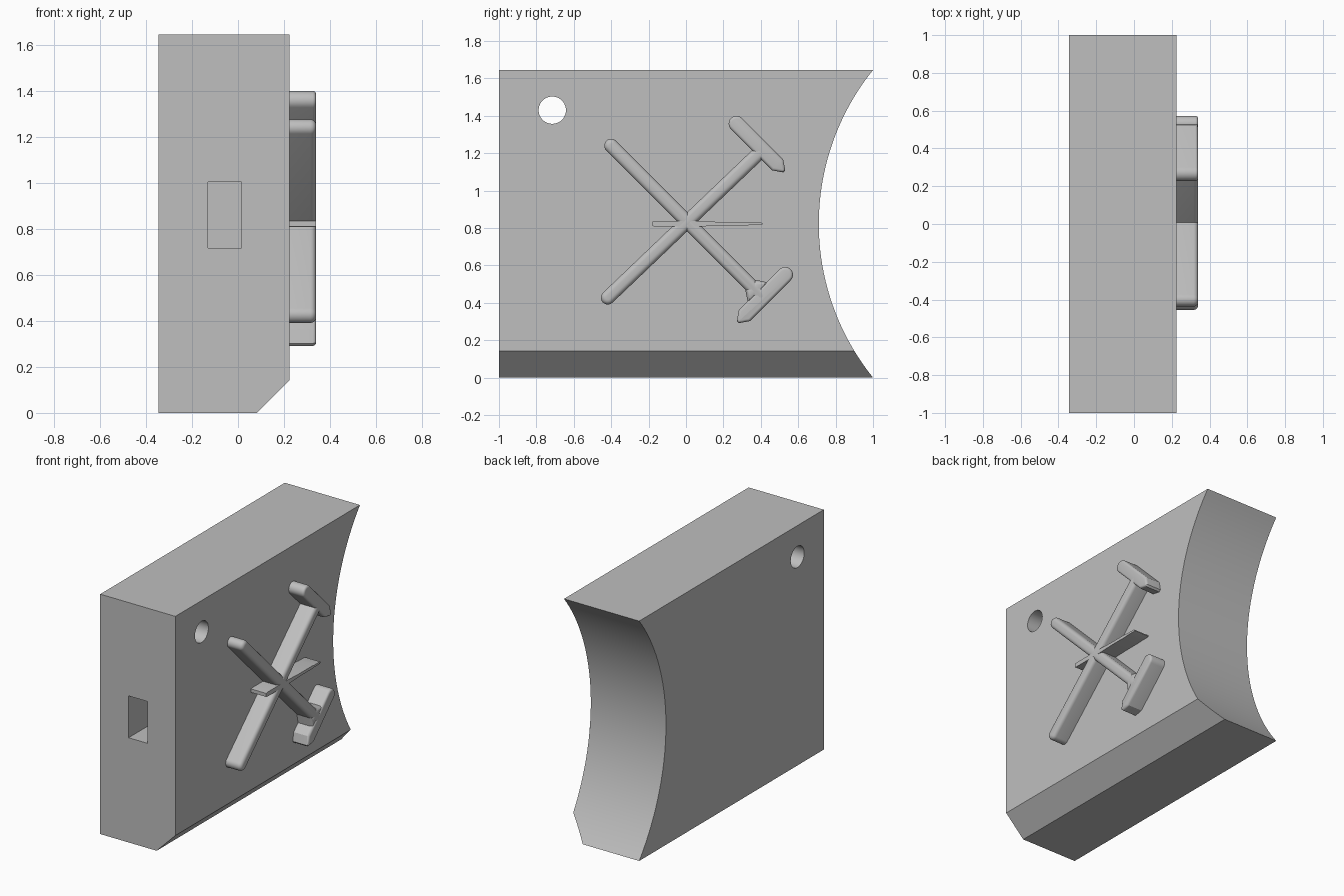
import bpy, bmesh, math
from mathutils import Vector

cube = bpy.data.objects.get("Cube")
if cube:
    bpy.data.objects.remove(cube, do_unlink=True)

grey = bpy.data.materials.new("plain grey")
grey.use_nodes = True
colour = (0.52, 0.52, 0.52, 1)
grey.diffuse_color = colour
grey.node_tree.nodes["Principled BSDF"].inputs["Base Color"].default_value = colour

LEFT, FACE, TOP = -0.345, 0.225, 0.34
HEIGHT = 1.645
MID = HEIGHT / 2


def prism(name, outline, x0, x1, rim=0.0, chamfer=None):
    """Extrude a (y, z) outline from x0 to x1, rounding the outer rim if asked."""
    bm = bmesh.new()
    base = bm.faces.new([bm.verts.new((x0, y, z)) for y, z in outline])
    grown = bmesh.ops.extrude_face_region(bm, geom=[base])["geom"]
    top = [v for v in grown if isinstance(v, bmesh.types.BMVert)]
    bmesh.ops.translate(bm, verts=top, vec=(x1 - x0, 0, 0))
    if rim:
        edges = [e for e in bm.edges if all(v.co.x > x1 - 1e-4 for v in e.verts)]
        bmesh.ops.bevel(bm, geom=edges, offset=rim, segments=4, profile=0.5,
                        affect='EDGES', clamp_overlap=True)
    if chamfer:
        point, normal = chamfer
        bmesh.ops.bisect_plane(bm, geom=bm.verts[:] + bm.edges[:] + bm.faces[:],
                               plane_co=point, plane_no=normal, clear_outer=True)
        bmesh.ops.holes_fill(bm, edges=[e for e in bm.edges if e.is_boundary])
    bmesh.ops.recalc_face_normals(bm, faces=bm.faces[:])
    mesh = bpy.data.meshes.new(name)
    bm.to_mesh(mesh)
    bm.free()
    mesh.materials.append(grey)
    obj = bpy.data.objects.new(name, mesh)
    bpy.context.collection.objects.link(obj)
    return obj


def activate(obj):
    bpy.ops.object.select_all(action='DESELECT')
    obj.select_set(True)
    bpy.context.view_layer.objects.active = obj


def smooth(obj):
    activate(obj)
    bpy.ops.object.shade_smooth_by_angle(angle=math.radians(30))


def cut(obj, cutter):
    cutter.hide_render = True
    mod = obj.modifiers.new("cut", 'BOOLEAN')
    mod.operation, mod.solver, mod.object = 'DIFFERENCE', 'EXACT', cutter
    activate(obj)
    bpy.ops.object.modifier_apply(modifier=mod.name)
    bpy.data.objects.remove(cutter, do_unlink=True)


def bar(a, b, r, wedge=0.0):
    """Outline of a bar with a round end at a, and a round or wedge end at b."""
    a, b = Vector(a), Vector(b)
    d = (b - a).normalized()
    n = Vector((-d.y, d.x))

    def arc(c, way):
        turns = [math.pi * i / 12 for i in range(13)]
        return [c + way * r * (n * math.cos(t) - d * math.sin(t)) for t in turns]

    if wedge:
        end = [b - d * wedge - n * r, b - n * 0.008, b + n * 0.008, b - d * wedge + n * r]
    else:
        end = arc(b, -1)
    return arc(a, 1) + end


def raised(name, outline, rim=0.025):
    smooth(prism(name, outline, FACE - 0.01, TOP, rim))


# Block with a hollow back and a chamfered lower edge
half, sag = MID, 0.29
radius = (half * half + sag * sag) / (2 * sag)
reach = math.asin(half / radius)
curve = []
for i in range(41):
    t = -reach + 2 * reach * i / 40
    curve.append((1 - sag + radius * (1 - math.cos(t)), MID + radius * math.sin(t)))
body = prism("block", [(-1, 0)] + curve + [(-1, HEIGHT)], LEFT, FACE,
             chamfer=((0.083, 0, 0), (1, 0, -1)))

# Round hole through the block, and square pocket in the front
ring = [2 * math.pi * i / 40 for i in range(40)]
cut(body, prism("hole_cutter", [(-0.715 + 0.073 * math.cos(t), 1.43 + 0.073 * math.sin(t))
                                for t in ring], -0.6, 0.6))
cut(body, prism("pocket_cutter", [(-1.1, 0.718), (-0.6, 0.718), (-0.6, 1.005),
                                  (-1.1, 1.005)], -0.13, 0.015))
smooth(body)

# Crossed hammers
raised("rising_hammer_handle", bar((-0.418, 0.428), (0.39, 1.2), 0.037))
raised("rising_hammer_head", bar((0.27, 1.358), (0.525, 1.103), 0.042, 0.05))
raised("falling_hammer_handle", bar((-0.4, 1.24), (0.4, 0.44), 0.037))
raised("falling_hammer_head", bar((0.53, 0.55), (0.277, 0.297), 0.042, 0.05))

# Flared joint of the falling hammer
d, n = Vector((1, -1)).normalized(), Vector((1, 1)).normalized()
joint = Vector((0.41, 0.43))
raised("falling_hammer_joint", [joint - d * back + n * side for back, side in
                                ((0.095, -0.037), (0.03, -0.08), (0.03, 0.08), (0.095, 0.037))])

# Thin chisel lying between the hammers
side = [(-0.18, 0.012), (-0.165, 0.015), (0.06, 0.015), (0.18, 0.01), (0.32, 0.01),
        (0.34, 0.007), (0.4, 0.007), (0.41, 0.003)]
raised("chisel", [(y, MID + h) for y, h in side] + [(y, MID - h) for y, h in reversed(side)],
       rim=0)
